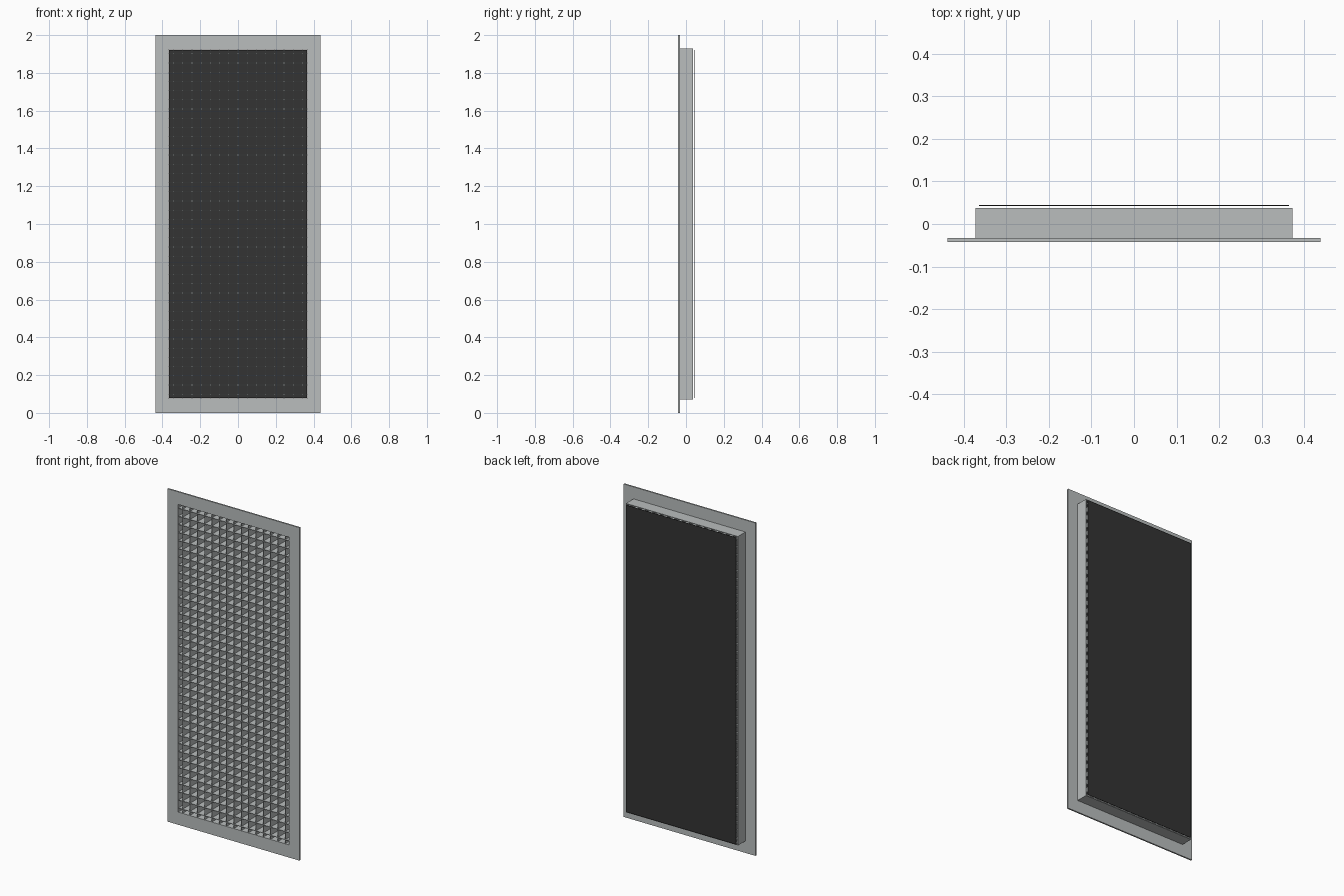
import bpy
import bmesh
from mathutils import Matrix, Vector

cube = bpy.data.objects.get("Cube")
if cube:
    bpy.data.objects.remove(cube, do_unlink=True)


def material(name, colour):
    mat = bpy.data.materials.new(name)
    mat.use_nodes = True
    mat.diffuse_color = (*colour, 1)
    mat.node_tree.nodes["Principled BSDF"].inputs["Base Color"].default_value = (*colour, 1)
    return mat


grey = material("brushed_grey", (0.49, 0.515, 0.515))
black = material("filter_black", (0.033, 0.033, 0.033))
MID = 1.0  # height of the panel centre


def add_box(bm, x, y, z):
    """Add a box spanning the given (low, high) ranges."""
    size = Vector((x[1] - x[0], y[1] - y[0], z[1] - z[0]))
    centre = Vector((sum(x), sum(y), sum(z))) / 2
    bmesh.ops.create_cube(bm, size=1, matrix=Matrix.Translation(centre) @ Matrix.Diagonal((*size, 1)))


def finish(name, bm, mat):
    bmesh.ops.recalc_face_normals(bm, faces=bm.faces)
    mesh = bpy.data.meshes.new(name)
    bm.to_mesh(mesh)
    bm.free()
    mesh.materials.append(mat)
    obj = bpy.data.objects.new(name, mesh)
    bpy.context.collection.objects.link(obj)
    return obj


def rect_frame(name, outer, inner, y, mat):
    """Rectangular ring in the xz plane, extruded through the y range."""
    bm = bmesh.new()
    rings = []
    for depth in y:
        for half_x, half_z in (outer, inner):
            rings.append([bm.verts.new((sx * half_x, depth, MID + sz * half_z))
                          for sx, sz in ((-1, -1), (1, -1), (1, 1), (-1, 1))])
    front_out, front_in, back_out, back_in = rings
    for a, b in ((front_out, front_in), (back_out, back_in),
                 (front_out, back_out), (front_in, back_in)):
        for i in range(4):
            j = (i + 1) % 4
            bm.faces.new((a[i], a[j], b[j], b[i]))
    return finish(name, bm, mat)


# Front flange and the duct collar behind it
INNER = (0.368, 0.924)
COLLAR = (0.372, 0.928)
rect_frame("flange", (0.438, 1.0), INNER, (-0.042, -0.033), grey)
rect_frame("collar", COLLAR, INNER, (-0.033, 0.038), grey)

# Egg-crate blades, evenly spaced both ways
PITCH = 0.0487
HALF = 0.0015
DEPTH = (-0.040, 0.037)


def blades(name, count, vertical):
    bm = bmesh.new()
    for i in range(count):
        p = (i - (count - 1) / 2) * PITCH
        if vertical:
            add_box(bm, (p - HALF, p + HALF), DEPTH, (MID - INNER[1], MID + INNER[1]))
        else:
            add_box(bm, (-INNER[0], INNER[0]), DEPTH, (MID + p - HALF, MID + p + HALF))
    return finish(name, bm, grey)


blades("vertical_blades", 15, True)
blades("horizontal_blades", 38, False)

# Dark filter sheet floating just behind the collar
bm = bmesh.new()
add_box(bm, (-0.364, 0.364), (0.0425, 0.0445), (MID - 0.922, MID + 0.922))
finish("filter_sheet", bm, black)
